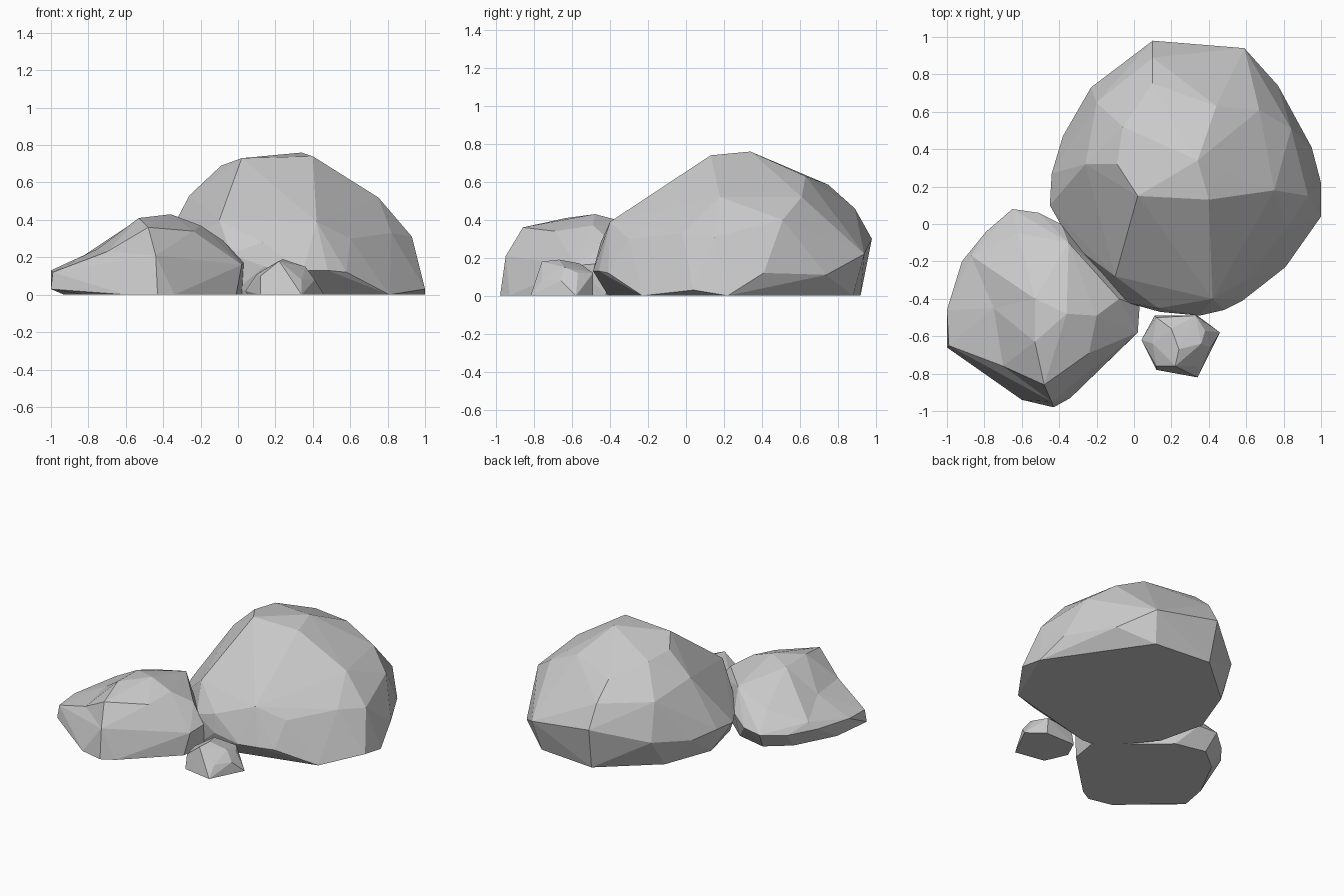
import bpy, bmesh
from mathutils import Vector


def boulder(name, rings, dents=()):
    """Faceted rock: convex hull of contour rings, then a few vertices pushed in."""
    bm = bmesh.new()
    for ring in rings:
        for p in ring:
            bm.verts.new(p)
    res = bmesh.ops.convex_hull(bm, input=bm.verts[:])
    inside = {g for g in res["geom_interior"] + res["geom_unused"]
              if isinstance(g, bmesh.types.BMVert)}
    bmesh.ops.delete(bm, geom=list(inside), context='VERTS')
    for near, shift in dents:
        v = min(bm.verts, key=lambda w: (w.co - Vector(near)).length)
        if (v.co - Vector(near)).length < 0.02:
            v.co += Vector(shift)
    bmesh.ops.recalc_face_normals(bm, faces=bm.faces[:])
    me = bpy.data.meshes.new(name)
    bm.to_mesh(me)
    bm.free()
    ob = bpy.data.objects.new(name, me)
    bpy.context.collection.objects.link(ob)
    return ob


# Large boulder: foot, undercut rim, shoulder, crown
boulder("large_boulder", [
    [(1, .22, 0), (.81, -.23, 0), (.1, -.41, 0), (-.04, -.40, 0), (-.3, -.08, 0),
     (-.38, .25, 0), (-.25, .6, 0), (.12, .92, 0), (.55, .88, 0)],
    [(1, .04, .03), (.95, .41, .12), (.77, .74, .11), (.59, .94, .22), (.1, .98, .3),
     (-.23, .73, .2), (-.38, .47, .16), (-.44, .27, .18), (-.45, .1, .17),
     (-.33, -.11, .2), (-.04, -.42, .22), (.14, -.47, .15), (.35, -.49, .13),
     (.48, -.46, .13), (.58, -.41, .12)],
    [(.93, .15, .31), (.84, .51, .4), (.67, .61, .52), (.75, .18, .52), (.1, .89, .46),
     (-.2, .65, .46), (-.31, .33, .41), (-.26, .32, .53), (-.1, -.28, .4),
     (.13, -.45, .28), (.42, -.4, .39), (.6, -.3, .3), (.82, -.02, .33)],
    [(-.09, .32, .69), (.02, .15, .73), (.4, .13, .74), (.34, .34, .76),
     (.44, .63, .63), (-.06, .52, .67), (.1, .75, .585)],
])

# Medium boulder: low tongue on the left, crown towards the front right
boulder("medium_boulder", [
    [(-.82, -.74, 0), (-.6, -.94, 0), (-.43, -.98, 0), (-.34, -.93, 0), (-.2, -.79, 0),
     (-.01, -.61, 0), (.02, -.42, 0), (-.4, -.05, 0), (-.62, 0, 0), (-.78, -.13, 0),
     (-.93, -.42, 0)],
    [(-1, -.66, .03), (-.99, -.65, .12), (-1, -.46, .13), (-.92, -.2, .13),
     (-.79, -.04, .11), (-.65, .08, .12), (-.51, .06, .13), (-.39, 0, .18),
     (.03, -.44, .17), (.02, -.58, .16), (-.44, -.95, .21)],
    [(-.87, -.17, .22), (-.75, -.45, .335), (-.7, -.76, .28), (-.48, -.86, .36),
     (-.24, -.69, .34), (-.08, -.4, .29), (-.35, -.1, .33), (-.62, -.05, .25)],
    [(-.53, -.63, .41), (-.36, -.48, .43), (-.2, -.49, .37), (-.53, -.4, .405)],
], dents=[((-.75, -.45, .335), (0, 0, -.09)), ((-.7, -.76, .28), (0, 0, -.05)),
          ((-.87, -.17, .22), (0, 0, -.04))])

# Small stone in front of the large boulder
boulder("small_stone", [
    [(.05, -.62, 0), (.12, -.78, 0), (.34, -.82, 0), (.46, -.58, 0), (.34, -.49, 0),
     (.11, -.49, 0)],
    [(.04, -.62, .02), (.1, -.64, .11), (.12, -.76, .1), (.34, -.76, .08), (.41, -.66, .08),
     (.38, -.57, .12), (.33, -.49, .12), (.12, -.5, .1)],
    [(.22, -.76, .18), (.36, -.64, .15), (.2, -.56, .17), (.24, -.67, .19)],
])
